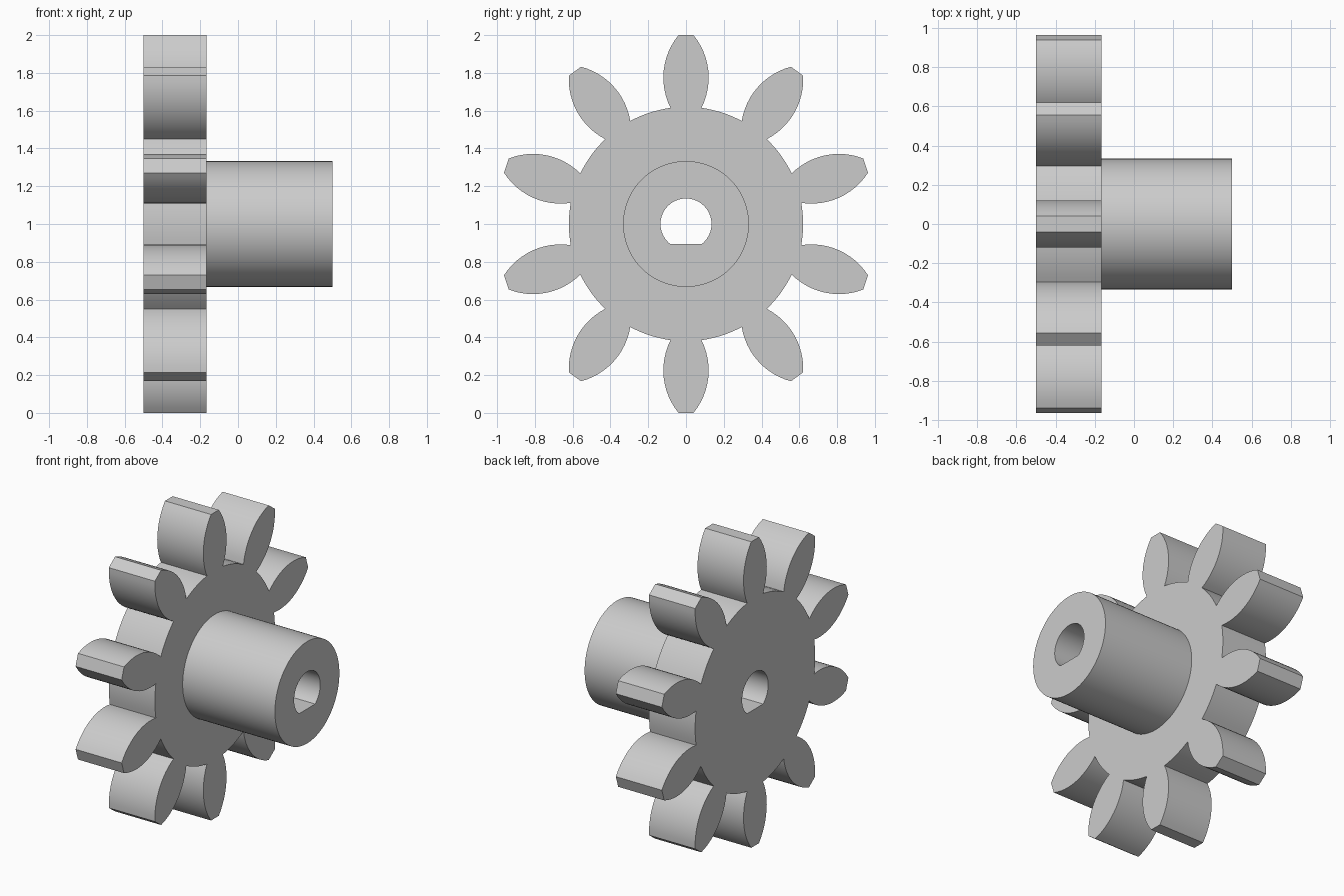
import bpy
import bmesh
from math import sin, cos, asin, atan2, pi, sqrt, radians

cube = bpy.data.objects.get("Cube")
if cube:
    bpy.data.objects.remove(cube, do_unlink=True)

TEETH = 10
ROOT_R = 0.62
CENTRE_Z = 1.0
FLANK_R, FLANK_T, FLANK_H = 0.356, -0.236, 0.775   # flank arc: radius, centre

grey = bpy.data.materials.new("plain grey")
grey.use_nodes = True
grey.diffuse_color = (0.6, 0.6, 0.6, 1)
grey.node_tree.nodes["Principled BSDF"].inputs["Base Color"].default_value = (0.6, 0.6, 0.6, 1)


def arc(radius, start, end, steps):
    """Points on an arc about the axis, both ends included."""
    return [(radius * cos(start + (end - start) * i / steps),
             radius * sin(start + (end - start) * i / steps)) for i in range(steps + 1)]


def gear_outline():
    """Bulging teeth with flat tips, joined by root arcs."""
    low = -asin((FLANK_H - 0.615) / FLANK_R)
    high = asin((1.0 - FLANK_H) / FLANK_R)
    flank = [(FLANK_T + x, FLANK_H + y) for x, y in arc(FLANK_R, low, high, 12)]
    tooth = [(-t, h) for t, h in flank] + [(t, h) for t, h in reversed(flank)]
    half = atan2(flank[0][0], flank[0][1])
    pitch = 2 * pi / TEETH
    points = []
    for k in range(TEETH):
        a = pi / 2 - k * pitch
        points += [(h * cos(a) + t * sin(a), h * sin(a) - t * cos(a)) for t, h in tooth]
        points += arc(ROOT_R, a - half, a - pitch + half, 8)[1:-1]
    return points


def bore_outline():
    """Shaft hole with one flat at the bottom."""
    radius, flat = 0.135, 0.107
    a = atan2(-flat, sqrt(radius ** 2 - flat ** 2))
    return arc(radius, a, pi - a, 48)


def bored_prism(name, outline, x0, x1):
    """Extrude an outline along x with the shaft hole through it."""
    bm = bmesh.new()
    rim = []
    for loop in (outline, bore_outline()):
        verts = [bm.verts.new((x0, y, z + CENTRE_Z)) for y, z in loop]
        rim += [bm.edges.new((verts[i - 1], verts[i])) for i in range(len(verts))]
    bmesh.ops.triangle_fill(bm, edges=rim, use_beauty=True, normal=(-1, 0, 0))
    result = bmesh.ops.extrude_face_region(bm, geom=bm.faces[:], use_keep_orig=True)
    moved = [g for g in result["geom"] if isinstance(g, bmesh.types.BMVert)]
    bmesh.ops.translate(bm, verts=moved, vec=(x1 - x0, 0, 0))
    bmesh.ops.recalc_face_normals(bm, faces=bm.faces[:])
    mesh = bpy.data.meshes.new(name)
    bm.to_mesh(mesh)
    bm.free()
    mesh.materials.append(grey)
    obj = bpy.data.objects.new(name, mesh)
    bpy.context.collection.objects.link(obj)
    bpy.ops.object.select_all(action="DESELECT")
    obj.select_set(True)
    bpy.context.view_layer.objects.active = obj
    bpy.ops.object.shade_smooth_by_angle(angle=radians(30))
    return obj


# Toothed wheel and the hub on its side
bored_prism("gear_wheel", gear_outline(), -0.5, -0.167)
bored_prism("hub", arc(0.333, 0, 2 * pi, 96)[:-1], -0.167, 0.5)
